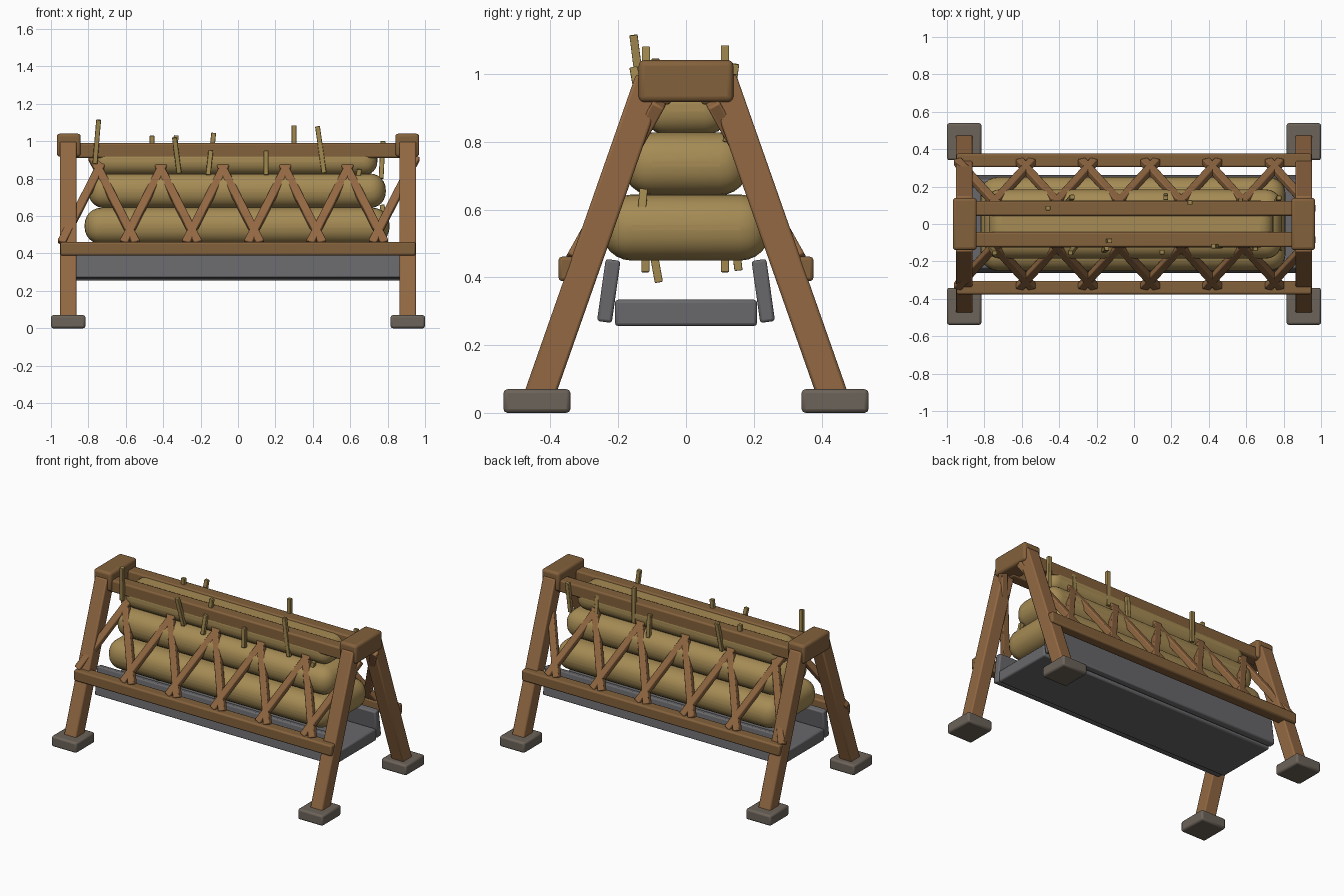
import bpy, math
from mathutils import Vector, Matrix


def mat(name, col):
    m = bpy.data.materials.new(name)
    m.diffuse_color = (*col, 1)
    return m


LEG = mat("leg_wood", (0.29, 0.14, 0.055))
RAIL = mat("rail_wood", (0.23, 0.12, 0.045))
HAY = mat("hay", (0.38, 0.26, 0.09))
STRAW = mat("straw", (0.36, 0.25, 0.08))
METAL = mat("metal", (0.14, 0.14, 0.15))
STONE = mat("stone", (0.15, 0.125, 0.1))


def block(name, size, matrix, material, bevel=0.01, seg=2):
    """Bevelled box of given size placed by a matrix."""
    bpy.ops.mesh.primitive_cube_add(size=1)
    ob = bpy.context.object
    ob.name = name
    ob.data.transform(Matrix.Diagonal((*size, 1)))
    ob.matrix_world = matrix
    ob.data.materials.append(material)
    b = ob.modifiers.new("bevel", 'BEVEL')
    b.width, b.segments, b.limit_method = bevel, seg, 'ANGLE'
    bpy.ops.object.shade_smooth_by_angle(angle=math.radians(40))
    return ob


def box(name, c, size, material, bevel=0.01, seg=2, rx=0):
    return block(name, size, Matrix.Translation(c) @ Matrix.Rotation(rx, 4, 'X'),
                 material, bevel, seg)


def beam(name, a, b, w, t, material, normal=(0, 1, 0), bevel=0.006):
    """Box from a to b, width w across, thickness t along the normal."""
    a, b = Vector(a), Vector(b)
    z = (b - a).normalized()
    x = Vector(normal).cross(z).normalized()
    y = z.cross(x)
    m = Matrix((x, y, z)).transposed().to_4x4()
    m.translation = (a + b) / 2
    return block(name, (w, t, (b - a).length), m, material, bevel)


# End frames: feet, splayed legs, ridge caps
for sx in (-1, 1):
    for sy in (-1, 1):
        box("foot", (sx * 0.908, sy * 0.44, 0.035), (0.184, 0.198, 0.07), STONE, 0.012)
        beam("leg", (sx * 0.908, sy * 0.435, 0.045), (sx * 0.908, sy * 0.105, 0.985),
             0.09, 0.09, LEG, (0, sy, 0), 0.008)
    box("ridge_cap", (sx * 0.905, 0, 0.979), (0.128, 0.28, 0.124), RAIL, 0.017, 3)

# Both long sides: rails, crossed slats, trough walls
for sy, side in ((-1, "front"), (1, "back")):
    box(side + "_top_rail", (0, sy * 0.084, 0.95), (1.8, 0.08, 0.08), RAIL)
    box(side + "_bottom_rail", (0, sy * 0.34, 0.425), (1.9, 0.072, 0.072), RAIL)
    n = (0, sy * 0.87, 0.49)
    for k in range(6):
        x = -0.945 + k * 0.3325
        beam(side + "_slat", (x, sy * 0.335, 0.455), (x + 0.235, sy * 0.078, 0.915),
             0.045, 0.04, LEG, n)
        if k < 5:
            beam(side + "_cross_slat", (x + 0.4, sy * 0.335, 0.455),
                 (x + 0.165, sy * 0.078, 0.915), 0.045, 0.04, LEG, n)
    box(side + "_trough_wall", (0, sy * 0.228, 0.36), (1.75, 0.044, 0.185), METAL,
        0.008, rx=sy * math.radians(8))
box("trough_floor", (0, 0, 0.295), (1.75, 0.42, 0.078), METAL, 0.01)

# Stacked hay layers
box("lower_hay", (-0.005, 0, 0.547), (1.63, 0.5, 0.195), HAY, 0.09, 6)
box("middle_hay", (-0.005, 0, 0.735), (1.59, 0.37, 0.185), HAY, 0.085, 6)
box("upper_hay", (-0.015, 0, 0.9), (1.52, 0.25, 0.16), HAY, 0.07, 6)

# Loose straws: bottom point, top point
straws = [
    ((-0.765, -0.125, 0.88), (-0.745, -0.155, 1.115)),
    ((-0.46, 0.085, 0.83), (-0.46, 0.085, 1.03)),
    ((-0.35, 0.12, 0.84), (-0.33, 0.145, 1.03)),
    ((-0.315, -0.12, 0.83), (-0.34, -0.155, 1.02)),
    ((-0.16, -0.14, 0.82), (-0.145, -0.13, 0.95)),
    ((-0.15, -0.09, 0.85), (-0.13, -0.09, 1.045)),
    ((0.15, -0.15, 0.82), (0.15, -0.15, 0.95)),
    ((0.17, 0.15, 0.8), (0.17, 0.14, 0.95)),
    ((0.30, 0.115, 0.85), (0.30, 0.115, 1.085)),
    ((0.46, -0.118, 0.83), (0.425, -0.118, 1.08)),
    ((0.57, 0.13, 0.8), (0.57, 0.11, 0.98)),
    ((0.765, 0.12, 0.8), (0.775, 0.14, 1.0)),
    ((0.64, -0.13, 0.8), (0.65, -0.13, 0.85)),
    ((0.78, -0.13, 0.6), (0.77, -0.125, 0.66)),
    ((-0.5, -0.12, 0.415), (-0.5, -0.12, 0.55)),
    ((-0.1, -0.08, 0.385), (-0.1, -0.11, 0.55)),
    ((0.2, 0.115, 0.415), (0.2, 0.115, 0.55)),
    ((0.55, 0.155, 0.42), (0.55, 0.14, 0.55)),
]
for a, b in straws:
    beam("straw", a, b, 0.026, 0.024, STRAW, bevel=0.003)
